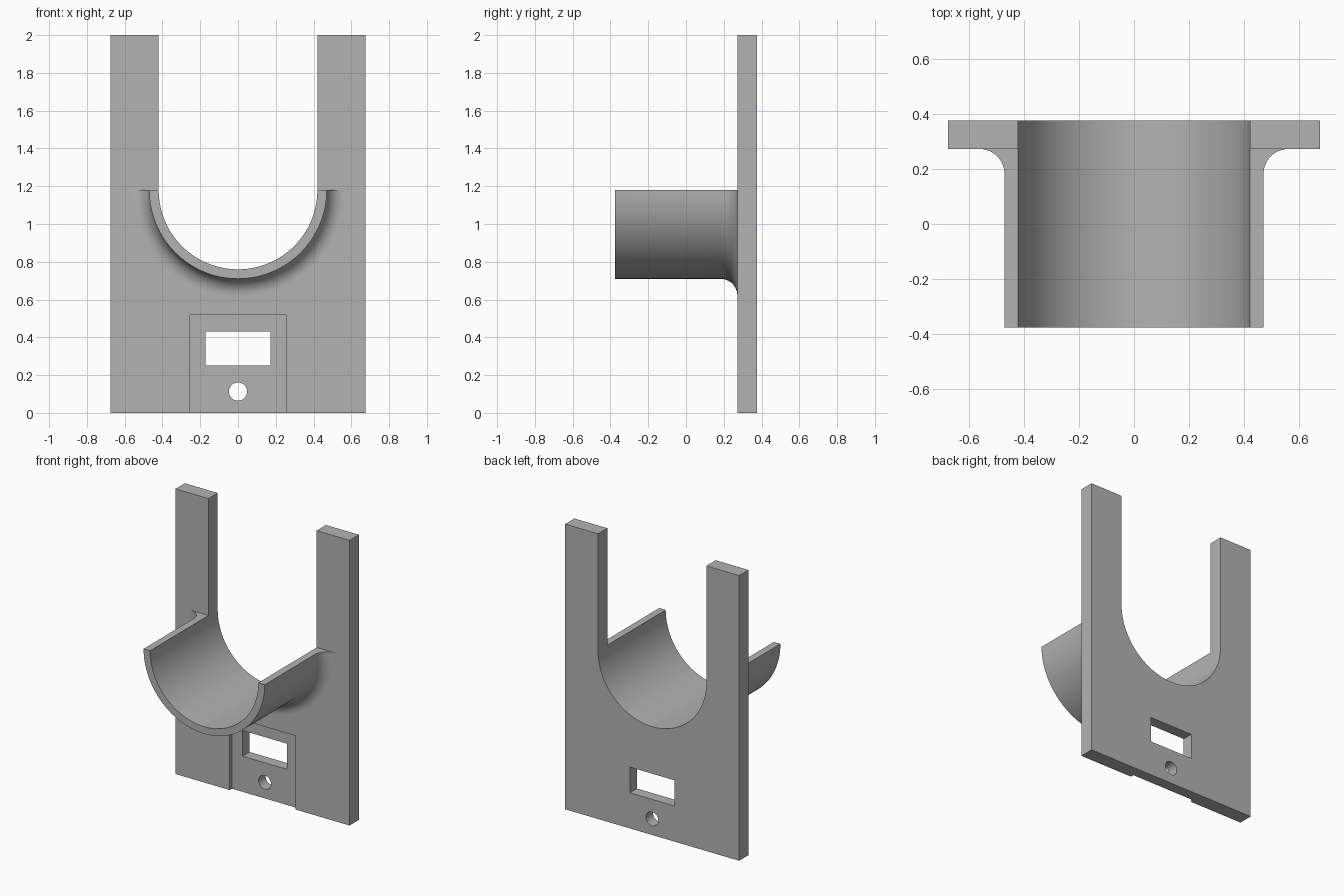
import bpy, bmesh
from math import pi, sin, cos
from mathutils import Vector

cube = bpy.data.objects.get("Cube")
if cube:
    bpy.data.objects.remove(cube, do_unlink=True)

FRONT, BACK = 0.272, 0.375     # plate faces
INNER, OUTER = 0.42, 0.47      # cradle radii
AXIS_Z = 1.18                  # cradle axis height
FILLET = 0.09
RECESS = 0.025

grey = bpy.data.materials.new("plain_grey")
grey.use_nodes = True
colour = (0.45, 0.45, 0.45, 1)
grey.diffuse_color = colour
grey.node_tree.nodes["Principled BSDF"].inputs["Base Color"].default_value = colour


def finish(name, bm):
    bmesh.ops.recalc_face_normals(bm, faces=bm.faces)
    mesh = bpy.data.meshes.new(name)
    bm.to_mesh(mesh)
    bm.free()
    mesh.materials.append(grey)
    obj = bpy.data.objects.new(name, mesh)
    bpy.context.collection.objects.link(obj)
    return obj


def prism(name, outline, y0, y1):
    """Extrude an x-z outline from y0 to y1."""
    bm = bmesh.new()
    face = bm.faces.new([bm.verts.new((x, y0, z)) for x, z in outline])
    new = bmesh.ops.extrude_face_region(bm, geom=[face])["geom"]
    verts = [v for v in new if isinstance(v, bmesh.types.BMVert)]
    bmesh.ops.translate(bm, verts=verts, vec=(0, y1 - y0, 0))
    return finish(name, bm)


def rect(x0, x1, z0, z1):
    return [(x0, z0), (x1, z0), (x1, z1), (x0, z1)]


def arc(r, cz, start, end, n):
    return [(r * cos(start + (end - start) * i / n),
             cz + r * sin(start + (end - start) * i / n)) for i in range(n + 1)]


def smooth(obj):
    bpy.ops.object.select_all(action="DESELECT")
    obj.select_set(True)
    bpy.context.view_layer.objects.active = obj
    bpy.ops.object.shade_smooth_by_angle(angle=pi / 6)


# Upright plate with slot, recess, window and screw hole
plate = prism("back_plate", rect(-0.675, 0.675, 0, 2), FRONT, BACK)
slot = arc(INNER, AXIS_Z, pi, 2 * pi, 64) + [(INNER, 2.2), (-INNER, 2.2)]
cutters = [
    prism("slot_cutter", slot, 0, 1),
    prism("recess_cutter", rect(-0.255, 0.255, -0.2, 0.517), 0, FRONT + RECESS),
    prism("window_cutter", rect(-0.172, 0.172, 0.25, 0.43), 0, 1),
    prism("hole_cutter", arc(0.048, 0.113, 0, 2 * pi, 48)[:-1], 0, 1),
]
bpy.context.view_layer.objects.active = plate
for cutter in cutters:
    mod = plate.modifiers.new(cutter.name, "BOOLEAN")
    mod.operation = "DIFFERENCE"
    mod.solver = "EXACT"
    mod.object = cutter
    bpy.ops.object.modifier_apply(modifier=mod.name)
    bpy.data.objects.remove(cutter, do_unlink=True)
smooth(plate)

# Half-round cradle: a radial profile with a fillet, spun half a turn
profile = [(INNER, FRONT), (INNER, -BACK), (OUTER, -BACK)]
for i in range(13):
    a = pi / 2 * i / 12
    profile.append((OUTER + FILLET * (1 - cos(a)), FRONT - FILLET * (1 - sin(a))))
bm = bmesh.new()
verts = [bm.verts.new((-r, y, AXIS_Z)) for r, y in profile]
edges = [bm.edges.new(pair) for pair in zip(verts, verts[1:])]
last = bmesh.ops.spin(bm, geom=verts + edges, cent=(0, 0, AXIS_Z), axis=(0, -1, 0),
                      angle=pi, steps=64)["geom_last"]
if sum(v.co.z for v in bm.verts) / len(bm.verts) > AXIS_Z:
    bmesh.ops.scale(bm, vec=(1, 1, -1), verts=bm.verts)
    bmesh.ops.translate(bm, vec=(0, 0, 2 * AXIS_Z), verts=bm.verts)
# Flat rims along both top edges
for side in (-1, 1):
    rim = [v for v in bm.verts if abs(v.co.z - AXIS_Z) < 1e-4 and v.co.x * side > 0]
    rim_edges = [e for e in bm.edges if e.verts[0] in rim and e.verts[1] in rim]
    ends = [v for v in rim if abs(v.co.y - FRONT) < 1e-4]
    rim_edges.append(bm.edges.new(ends))
    bmesh.ops.contextual_create(bm, geom=rim_edges)
cradle = finish("cradle", bm)
smooth(cradle)
